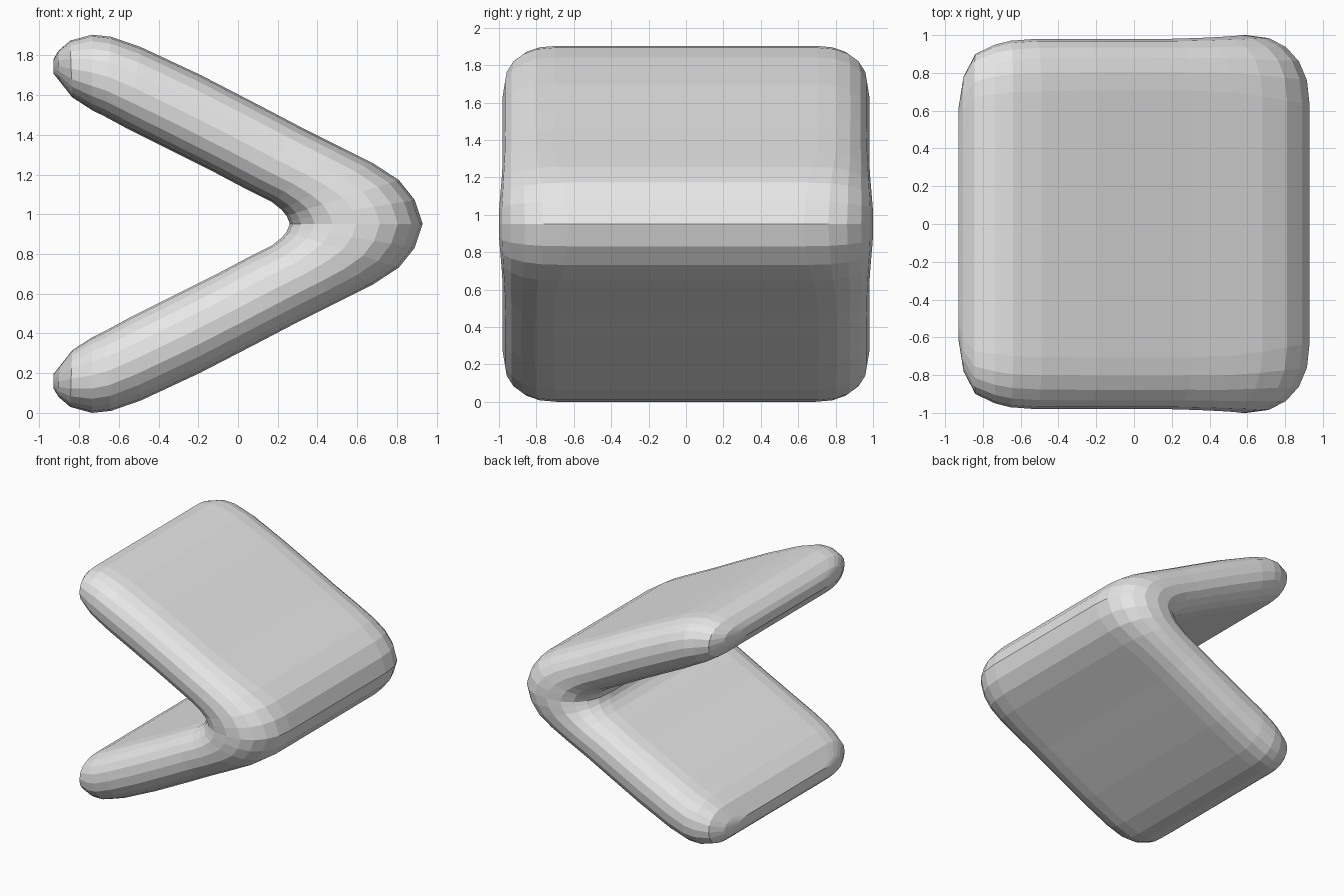
import bpy
import bmesh
from math import cos, sin, pi, copysign

default_cube = bpy.data.objects.get("Cube")
if default_cube:
    bpy.data.objects.remove(default_cube, do_unlink=True)

MID_HEIGHT = 0.952
SEGMENTS = 10

# Stations along the upper arm, tip to bend:
# outer x, outer z, inner x, inner z (from mid height), half width
UPPER_ARM = [
    (-.928, .83, -.928, .755, .62),
    (-.905, .87, -.9, .72, .78),
    (-.845, .922, -.835, .637, .9),
    (-.735, .952, -.735, .572, .95),
    (-.64, .942, -.67, .54, .97),
    (-.49, .89, -.55, .475, .98),
    (-.19, .75, -.35, .375, .98),
    (.1, .6, -.12, .26, .98),
    (.31, .49, .05, .17, .98),
    (.52, .385, .17, .11, .985),
    (.68, .305, .22, .07, .99),
    (.81, .22, .245, .04, .995),
    (.89, .12, .255, .015, 1),
    (.93, 0, .26, 0, 1),
]


def soft(value, power=0.88):
    """Slightly squared circle coordinate."""
    return copysign(abs(value) ** power, value)


def add_ring(bm, station, side):
    """Rounded slab section between the outer and inner surface."""
    ox, oz, ix, iz, width = station
    half = ((ox - ix) ** 2 + (oz - iz) ** 2) ** 0.5 / 2
    radius = 0.12 + 0.75 * half
    ring = []
    for end in (1, -1):
        for k in range(SEGMENTS + 1):
            angle = pi * k / SEGMENTS
            across = end * soft(cos(angle))
            y = end * (width - radius + radius * soft(sin(angle)))
            x = (ox + ix) / 2 + across * (ox - ix) / 2
            z = (oz + iz) / 2 + across * (oz - iz) / 2
            ring.append(bm.verts.new((x, y, MID_HEIGHT + side * z)))
    return ring


# Folded slab: upper arm, bend, mirrored lower arm
bm = bmesh.new()
rings = [add_ring(bm, s, 1) for s in UPPER_ARM]
rings += [add_ring(bm, s, -1) for s in reversed(UPPER_ARM[:-1])]
for a, b in zip(rings, rings[1:]):
    for i in range(len(a)):
        j = (i + 1) % len(a)
        bm.faces.new((a[i], a[j], b[j], b[i]))

# Close both tips
bm.faces.new(rings[0])
bm.faces.new(rings[-1])
bmesh.ops.recalc_face_normals(bm, faces=bm.faces)

mesh = bpy.data.meshes.new("folded_slab")
bm.to_mesh(mesh)
bm.free()

# Plain grey surface
grey = bpy.data.materials.new("light_grey")
grey.use_nodes = True
colour = (0.8, 0.8, 0.8, 1)
grey.diffuse_color = colour
grey.node_tree.nodes["Principled BSDF"].inputs["Base Color"].default_value = colour
mesh.materials.append(grey)

slab = bpy.data.objects.new("folded_slab", mesh)
bpy.context.collection.objects.link(slab)
